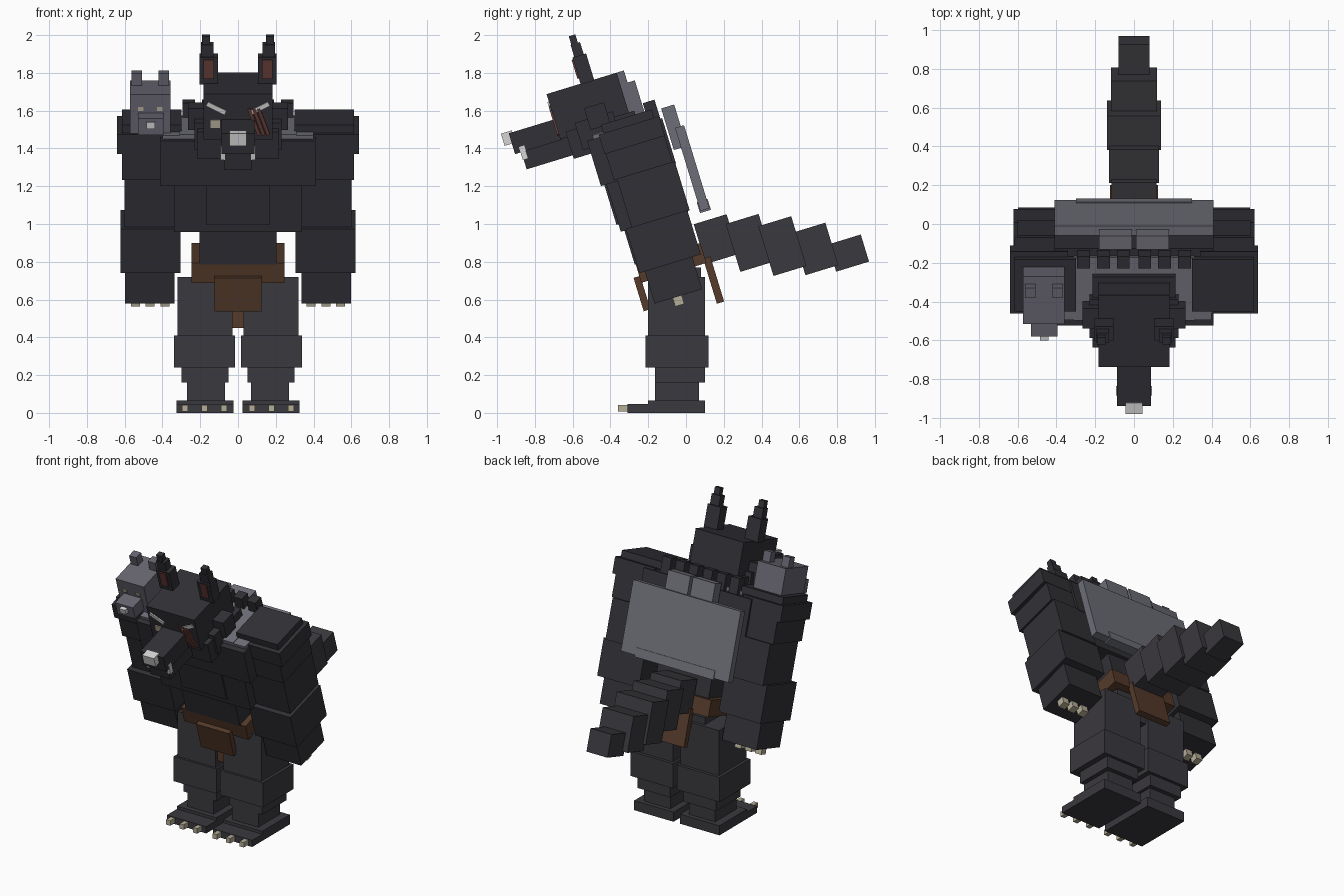
import bpy, bmesh, math
from mathutils import Matrix, Vector

LEAN = math.radians(17)                      # whole upper body leans forward
FRAME = Matrix.Translation((0, -0.287, 1.47)) @ Matrix.Rotation(LEAN, 4, 'X')


def mat(name, r, g, b):
    m = bpy.data.materials.new(name)
    m.diffuse_color = (r, g, b, 1)
    return m


FUR = mat("dark fur", 0.031, 0.030, 0.037)
LEG = mat("charcoal fur", 0.042, 0.040, 0.047)
GREY = mat("grey pelt", 0.155, 0.157, 0.185)
PELT = mat("pelt head grey", 0.135, 0.132, 0.165)
BROWN = mat("brown leather", 0.090, 0.043, 0.024)
RED = mat("dull red", 0.125, 0.045, 0.038)
BONE = mat("bone claw", 0.46, 0.42, 0.31)
WHITE = mat("pale white", 0.66, 0.66, 0.66)


def box(name, xs, ys, zs, m, frame=Matrix(), roll=0.0):
    """Box from three ranges, optionally in the leaning frame and rolled in its face plane."""
    c = Vector([(a + b) / 2 for a, b in (xs, ys, zs)])
    s = [abs(b - a) for a, b in (xs, ys, zs)]
    bm = bmesh.new()
    bmesh.ops.create_cube(bm, size=1)
    bm.transform(frame @ Matrix.Translation(c) @ Matrix.Rotation(math.radians(roll), 4, 'Y')
                 @ Matrix.Diagonal((*s, 1)))
    me = bpy.data.meshes.new(name)
    bm.to_mesh(me)
    bm.free()
    me.materials.append(m)
    ob = bpy.data.objects.new(name, me)
    bpy.context.collection.objects.link(ob)
    return ob


def pair(name, xs, ys, zs, m, frame=Matrix(), roll=0.0):
    box(name + "_left", xs, ys, zs, m, frame, roll)
    box(name + "_right", (-xs[1], -xs[0]), ys, zs, m, frame, -roll)


def lean(name, hw, us, ws, m):
    box(name, (-hw, hw), us, ws, m, FRAME)


def lean_pair(name, xs, us, ws, m, roll=0.0):
    pair(name, xs, us, ws, m, FRAME, roll)


# Legs and feet
pair("thigh", (0.03, 0.32), (-0.20, 0.10), (0.40, 0.72), LEG)
pair("knee", (0.015, 0.34), (-0.215, 0.12), (0.24, 0.41), LEG)
pair("shin", (0.05, 0.30), (-0.165, 0.10), (0.16, 0.24), LEG)
pair("ankle", (0.07, 0.27), (-0.165, 0.07), (0.06, 0.16), LEG)
pair("foot", (0.025, 0.325), (-0.20, 0.10), (0, 0.066), LEG)
pair("toes", (0.025, 0.325), (-0.31, -0.20), (0, 0.046), LEG)
for i, x in enumerate((0.075, 0.177, 0.28)):
    pair(f"toe_claw_{i}", (x - 0.016, x + 0.016), (-0.36, -0.31), (0.008, 0.042), BONE)

# Pelvis, belt and cloth
box("pelvis", (-0.2, 0.2), (-0.17, 0.08), (0.60, 0.77), LEG)
lean("belt", 0.245, (-0.18, 0.18), (-0.762, -0.652), BROWN)
lean("front_flap", 0.125, (-0.212, -0.175), (-0.91, -0.725), BROWN)
box("flap_tip", (-0.035, 0.035), (-0.18, -0.15), (0.45, 0.58), BROWN)
lean("back_flap", 0.125, (0.17, 0.21), (-0.985, -0.735), BROWN)

# Torso
lean("abdomen", 0.205, (-0.185, 0.15), (-0.66, -0.46), FUR)
lean("ribs", 0.34, (-0.205, 0.17), (-0.472, -0.2), FUR)
lean("belly_plate", 0.17, (-0.216, -0.2), (-0.43, -0.19), FUR)
lean("upper_chest", 0.41, (-0.235, 0.18), (-0.21, 0.04), FUR)
lean("ruff", 0.31, (-0.2, 0.14), (0.04, 0.065), GREY)
lean_pair("ruff_side", (0.31, 0.4), (-0.2, 0.0), (0.0, 0.06), GREY)
lean("back_pelt", 0.41, (0.23, 0.28), (-0.49, -0.03), GREY)
lean("back_pelt_end", 0.3, (0.225, 0.285), (-0.50, -0.44), GREY)
lean_pair("mane_pelt", (0.01, 0.18), (0.19, 0.262), (-0.14, 0.09), GREY)
for i, x in enumerate((0.055, 0.157, 0.26)):
    lean_pair(f"neck_tuft_{i}", (x - 0.033, x + 0.033), (0.105, 0.17), (0.03, 0.145), FUR)

# Arms, stacked along the lean axis: outer x, inner x, depth range, height range
for name, x0, x1, us, ws in (
        ("shoulder_cap", 0.30, 0.615, (-0.14, 0.14), (0.05, 0.1)),
        ("shoulder", 0.34, 0.64, (-0.167, 0.167), (-0.054, 0.054)),
        ("upper_arm", 0.32, 0.615, (-0.16, 0.165), (-0.2, -0.05)),
        ("elbow", 0.33, 0.60, (-0.143, 0.177), (-0.47, -0.2)),
        ("forearm", 0.305, 0.622, (-0.175, 0.165), (-0.71, -0.465)),
        ("hand", 0.335, 0.598, (-0.145, 0.118), (-0.888, -0.71))):
    lean_pair(name, (x0, x1), us, ws, FUR)
for i, x in enumerate((0.387, 0.465, 0.542)):
    lean_pair(f"hand_claw_{i}", (x - 0.024, x + 0.024), (-0.045, 0.005), (-0.935, -0.885), BONE)

# Neck, head, muzzle
lean("neck", 0.215, (-0.33, 0.05), (-0.03, 0.12), FUR)
lean("head", 0.183, (-0.368, 0.02), (0.09, 0.34), FUR)
lean_pair("cheek", (0.17, 0.265), (-0.2, -0.09), (0.09, 0.21), FUR)
lean_pair("jowl", (0.17, 0.23), (-0.27, -0.06), (0.0, 0.15), FUR)
lean("snout", 0.087, (-0.62, -0.36), (0.085, 0.2), FUR)
lean("jaw", 0.075, (-0.585, -0.3), (-0.01, 0.09), FUR)
lean("nose", 0.045, (-0.66, -0.6), (0.143, 0.21), WHITE)
lean_pair("fang", (0.07, 0.092), (-0.59, -0.56), (0.042, 0.115), WHITE)
lean_pair("brow", (0.06, 0.17), (-0.376, -0.367), (0.25, 0.275), WHITE, -27)
box("eye", (-0.145, -0.095), (-0.375, -0.367), (0.155, 0.2), BONE, FRAME)
for i, x in enumerate((0.085, 0.11, 0.135)):
    box(f"scar_{i}", (x - 0.009, x + 0.009), (-0.377, -0.367), (0.11, 0.265), RED, FRAME, -20)

# Ears, three steps and a red inner plate
lean_pair("ear_base", (0.105, 0.205), (-0.18, -0.105), (0.335, 0.485), FUR)
lean_pair("ear_inner", (0.128, 0.182), (-0.188, -0.18), (0.37, 0.475), RED)
lean_pair("ear_middle", (0.13, 0.197), (-0.17, -0.118), (0.485, 0.552), FUR)
lean_pair("ear_tip", (0.148, 0.19), (-0.166, -0.13), (0.55, 0.598), FUR)

# Small trophy head on one shoulder
for name, x0, x1, us, ws, m in (
        ("skull", -0.572, -0.358, (-0.155, 0.1), (0.057, 0.273), PELT),
        ("muzzle", -0.53, -0.395, (-0.255, -0.15), (0.08, 0.17), PELT),
        ("nose", -0.485, -0.44, (-0.28, -0.25), (0.12, 0.155), WHITE),
        ("eye_outer", -0.53, -0.5, (-0.162, -0.154), (0.185, 0.205), BONE),
        ("eye_inner", -0.43, -0.4, (-0.162, -0.154), (0.185, 0.205), BONE),
        ("ear_outer", -0.563, -0.508, (0.005, 0.06), (0.27, 0.34), PELT),
        ("ear_inner", -0.42, -0.365, (0.005, 0.06), (0.27, 0.34), PELT)):
    box("trophy_" + name, (x0, x1), us, ws, m, FRAME)

# Tail: leaning blocks, centre y, centre z, half width, height
for i, (y, z, hw, h) in enumerate(((0.16, 0.92, 0.115, 0.22), (0.336, 0.90, 0.13, 0.265),
                                   (0.51, 0.883, 0.138, 0.275), (0.685, 0.868, 0.118, 0.235),
                                   (0.86, 0.846, 0.08, 0.15))):
    f = Matrix.Translation((0, y, z)) @ Matrix.Rotation(LEAN, 4, 'X')
    box(f"tail_{i}", (-hw, hw), (-0.091, 0.091), (-h / 2, h / 2), LEG, f)
